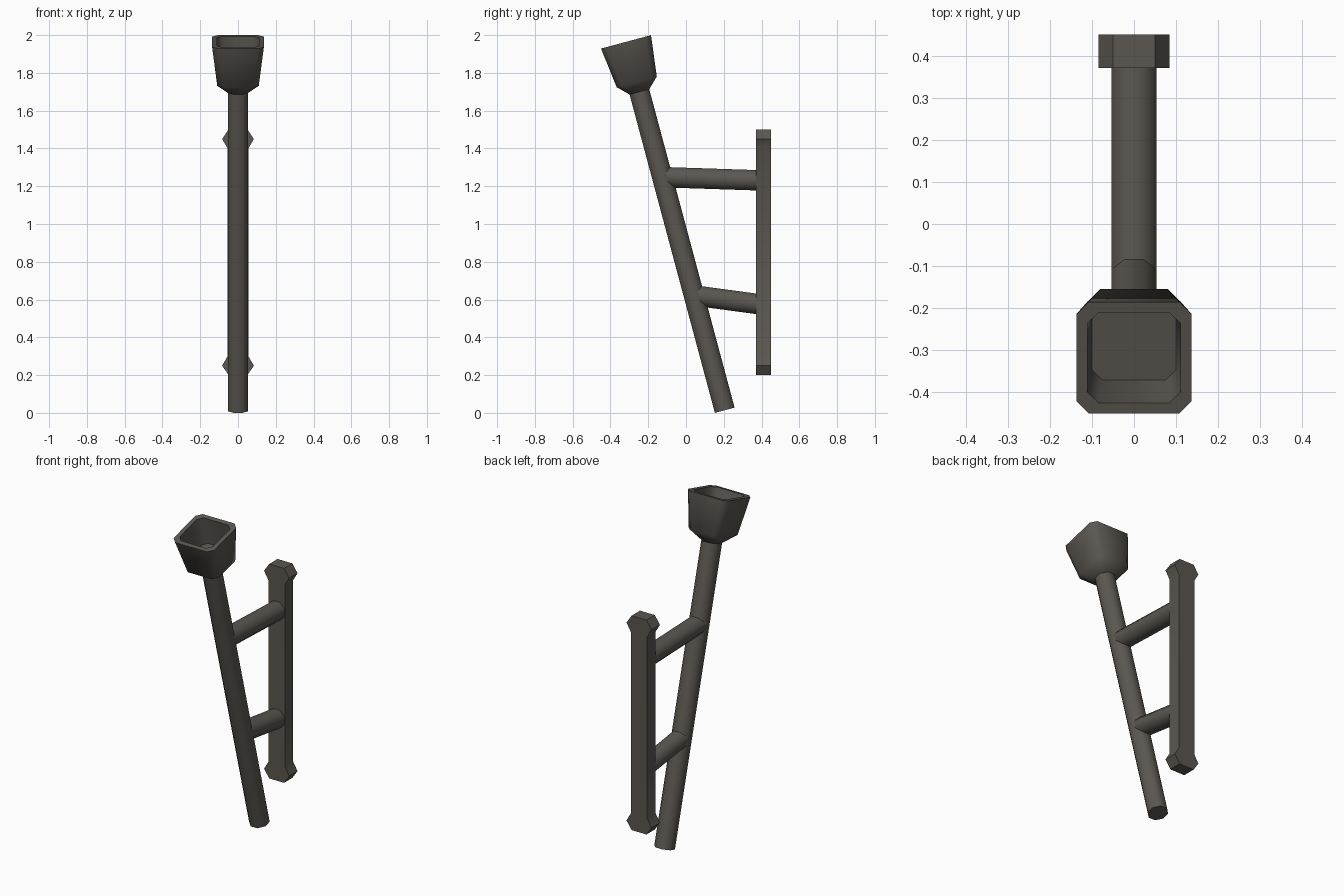
import bpy, math
from mathutils import Matrix, Vector

if "Cube" in bpy.data.objects:
    bpy.data.objects.remove(bpy.data.objects["Cube"])

iron = bpy.data.materials.new("dark iron")
iron.diffuse_color = (0.105, 0.095, 0.082, 1)
iron.use_nodes = True
iron.node_tree.nodes["Principled BSDF"].inputs["Base Color"].default_value = iron.diffuse_color
TILT = math.radians(15)


def ring(half, chamfer, h):
    """Square with cut corners, 8 points at height h."""
    a, b = half, half - chamfer
    pts = [(a, -b), (a, b), (b, a), (-b, a), (-a, b), (-a, -b), (-b, -a), (b, -a)]
    return [(x, y, h) for x, y in pts]


def loft(name, rings, matrix):
    """Skin between rings of equal size and cap both ends."""
    n = len(rings[0])
    verts = [matrix @ Vector(p) for r in rings for p in r]
    faces = [tuple(reversed(range(n)))]
    for k in range(len(rings) - 1):
        for i in range(n):
            j = (i + 1) % n
            faces.append((k * n + i, k * n + j, (k + 1) * n + j, (k + 1) * n + i))
    last = (len(rings) - 1) * n
    faces.append(tuple(range(last, last + n)))
    mesh = bpy.data.meshes.new(name)
    mesh.from_pydata(verts, [], faces)
    mesh.materials.append(iron)
    obj = bpy.data.objects.new(name, mesh)
    bpy.context.collection.objects.link(obj)
    bpy.ops.object.select_all(action='DESELECT')
    obj.select_set(True)
    bpy.context.view_layer.objects.active = obj
    bpy.ops.object.shade_smooth_by_angle(angle=math.radians(50))
    return obj


# Leaning shaft and cup share one tilted frame
lean = Matrix.Translation((0, 0.205, 0.014)) @ Matrix.Rotation(TILT, 4, 'X')
R, C = 0.054, 0.0316
loft("shaft", [ring(R, C, 0), ring(R, C, 1.76)], lean)
loft("cup", [ring(R, C, 1.745), ring(0.11, 0.03, 1.80), ring(0.137, 0.03, 2.019),
             ring(0.111, 0.027, 2.019), ring(0.10, 0.025, 1.85)], lean)

# Two struts from shaft to wall plate
for name, start, end in (("upper_strut", (0, -0.125, 1.248), (0, 0.39, 1.231)),
                         ("lower_strut", (0, 0.04, 0.622), (0, 0.39, 0.575))):
    s, e = Vector(start), Vector(end)
    angle = math.atan2(-(e - s).y, (e - s).z)
    m = Matrix.Translation(s) @ Matrix.Rotation(angle, 4, 'X')
    loft(name, [ring(R, C, 0), ring(R, C, (e - s).length)], m)

# Wall plate with flared ends, outlined in x-z
quarter = [(0.055, 0.55), (0.084, 0.60), (0.05, 0.65)]
right = [(x, -z) for x, z in reversed(quarter)] + quarter
outline = right + [(-x, z) for x, z in reversed(right)]
loft("wall_plate", [[(x, y, z + 0.85) for x, z in reversed(outline)] for y in (0.37, 0.45)],
     Matrix.Identity(4))
